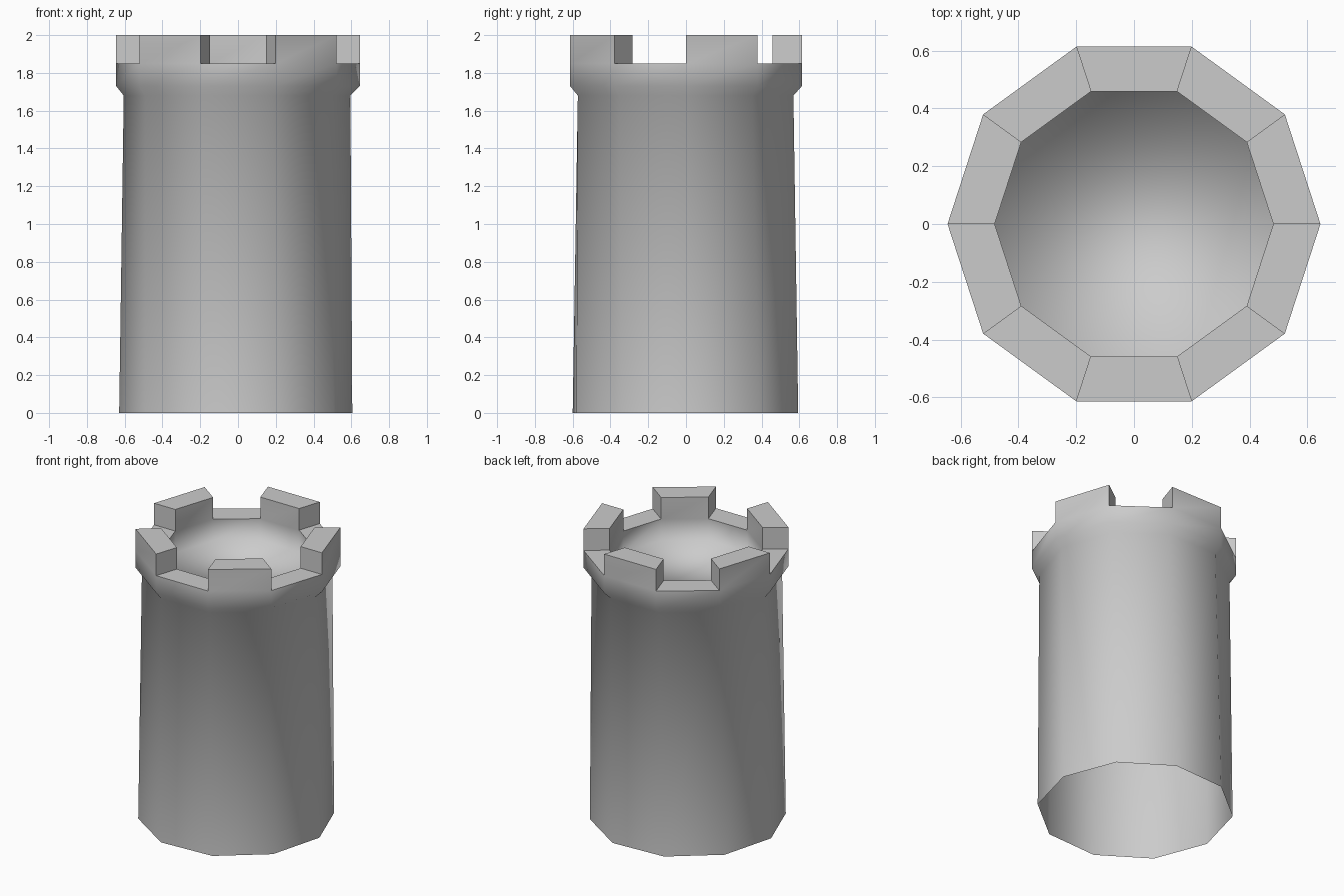
import bpy
import bmesh
from math import cos, sin, radians

cube = bpy.data.objects.get("Cube")
if cube:
    bpy.data.objects.remove(cube)

SIDES = 10
FLOOR_Z, GAP_Z, TOP_Z = 1.70, 1.85, 2.0
OUTER, INNER = 0.645, 0.482

# Stone material
stone = bpy.data.materials.new("grey_stone")
stone.use_nodes = True
colour = (0.6, 0.6, 0.6, 1)
stone.diffuse_color = colour
stone.node_tree.nodes["Principled BSDF"].inputs["Base Color"].default_value = colour

bm = bmesh.new()


def ring(radius, z, turn=0, cx=0, cy=0):
    """Ten vertices around the tower axis."""
    angles = [radians(360 / SIDES * i + turn) for i in range(SIDES)]
    return [bm.verts.new((cx + radius * cos(a), cy + radius * sin(a), z)) for a in angles]


def side(lower, upper, i):
    """One outward wall panel between two rings."""
    j = (i + 1) % SIDES
    bm.faces.new((lower[i], lower[j], upper[j], upper[i]))


# Tapered shaft, open at the bottom, with a flared parapet
base = ring(0.618, 0, turn=3, cx=-0.012, cy=-0.003)
neck = ring(0.60, 1.68, cx=-0.005, cy=-0.002)
flare = ring(OUTER, 1.73)
rim_out = ring(OUTER, GAP_Z)
rim_in = ring(INNER, GAP_Z)
floor = ring(INNER, FLOOR_Z)
top_out = ring(OUTER, TOP_Z)
top_in = ring(INNER, TOP_Z)

for i in range(SIDES):
    j = (i + 1) % SIDES
    for lower, upper in ((base, neck), (neck, flare), (flare, rim_out), (rim_in, floor)):
        side(lower, upper, i)
    if i % 2:
        # Gap between battlements
        side(rim_out, rim_in, i)
    else:
        # Battlement: outer face, top, inner face and both ends
        side(rim_out, top_out, i)
        side(top_out, top_in, i)
        side(top_in, rim_in, i)
        bm.faces.new((rim_out[i], top_out[i], top_in[i], rim_in[i]))
        bm.faces.new((rim_out[j], rim_in[j], top_in[j], top_out[j]))

# Sunken roof floor
bm.faces.new(floor)

# Smooth walls that blend into the floor, crisp battlement edges
bm.normal_update()
for face in bm.faces:
    face.smooth = True
for edge in bm.edges:
    at_floor = all(abs(v.co.z - FLOOR_Z) < 0.001 for v in edge.verts)
    if len(edge.link_faces) != 2:
        edge.smooth = False
    elif not at_floor and edge.calc_face_angle() > radians(60):
        edge.smooth = False

mesh = bpy.data.meshes.new("tower")
bm.to_mesh(mesh)
bm.free()
mesh.materials.append(stone)
tower = bpy.data.objects.new("tower", mesh)
bpy.context.collection.objects.link(tower)
